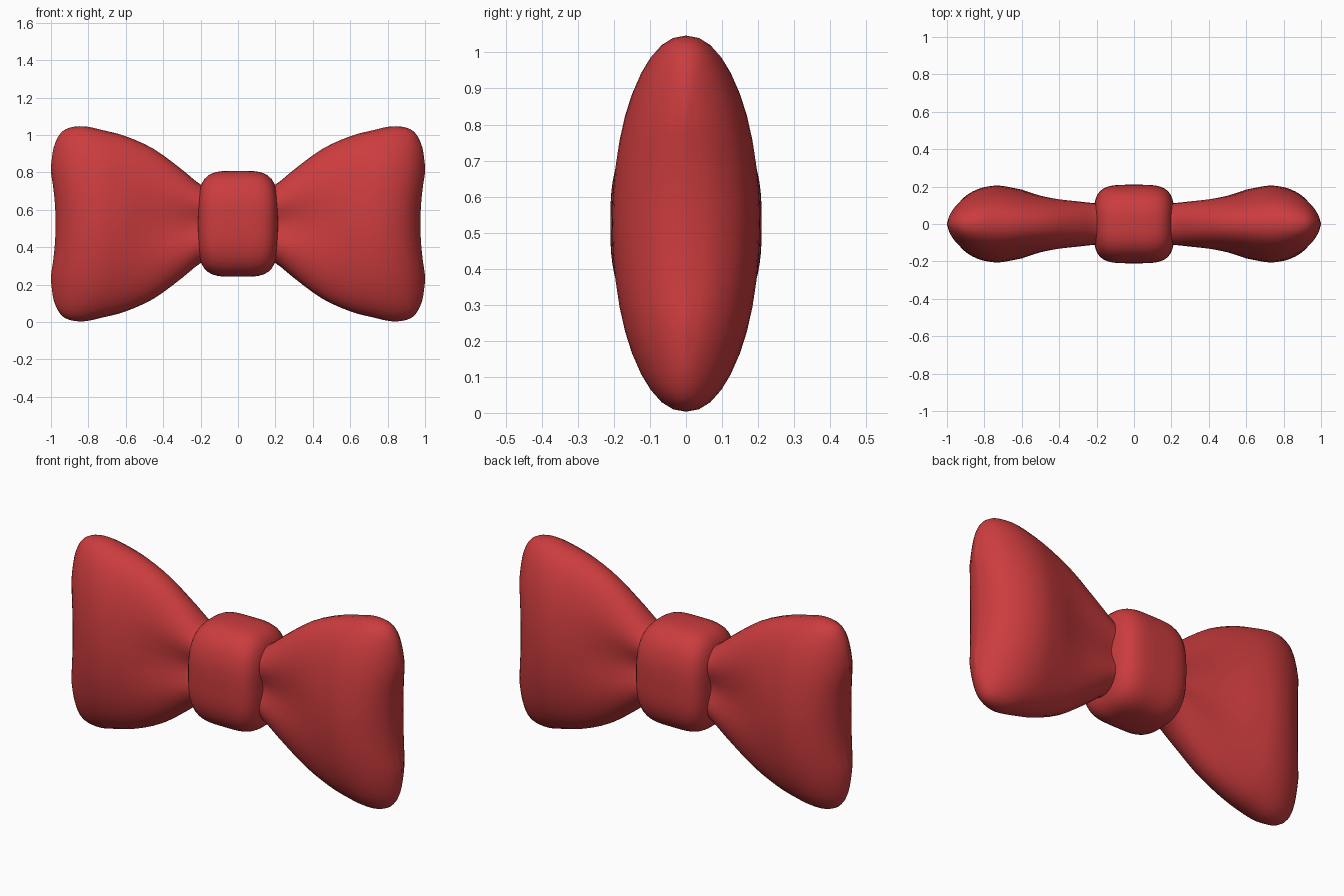
import bpy, bmesh, math
from mathutils import Vector

if "Cube" in bpy.data.objects:
    bpy.data.objects.remove(bpy.data.objects["Cube"], do_unlink=True)

MID = 0.525
SEGMENTS = 40

red = bpy.data.materials.new("red fabric")
red.use_nodes = True
red.diffuse_color = (0.6, 0.045, 0.048, 1)
red.node_tree.nodes["Principled BSDF"].inputs["Base Color"].default_value = red.diffuse_color


def finish(bm, name):
    bmesh.ops.recalc_face_normals(bm, faces=bm.faces)
    for face in bm.faces:
        face.smooth = True
    mesh = bpy.data.meshes.new(name)
    bm.to_mesh(mesh)
    bm.free()
    mesh.materials.append(red)
    obj = bpy.data.objects.new(name, mesh)
    obj.location.z = MID
    bpy.context.collection.objects.link(obj)
    return obj


def power(value, exponent):
    return math.copysign(abs(value) ** exponent, value)


def smooth_path(points, steps):
    """Catmull-Rom through the points."""
    pts = [Vector(p) for p in points]
    pts = [2 * pts[0] - pts[1]] + pts + [2 * pts[-1] - pts[-2]]
    out = []
    for a, b, c, d in zip(pts, pts[1:], pts[2:], pts[3:]):
        for i in range(steps):
            t = i / steps
            out.append(0.5 * (2 * b + (c - a) * t + (2 * a - 5 * b + 4 * c - d) * t**2
                              + (3 * b - a - 3 * c + d) * t**3))
    return out + [pts[-2]]


# Wing stations: distance from the knot centre, half height, half depth
STATIONS = [(0.1, 0.17, 0.13), (0.2, 0.21, 0.137), (0.3, 0.29, 0.146),
            (0.45, 0.4, 0.16), (0.6, 0.468, 0.184), (0.72, 0.5, 0.205),
            (0.82, 0.521, 0.194), (0.9, 0.514, 0.16), (0.95, 0.482, 0.118),
            (0.985, 0.41, 0.066), (1.0, 0.31, 0.008)]


def build_wing(name, side):
    bm = bmesh.new()
    rings = []
    for x, height, depth in smooth_path(STATIONS, 3):
        pinch = 0.4 * max(0, min(1, (0.6 - x) / 0.4))
        dish = 0.025 * max(0, (x - 0.6) / 0.4) ** 2
        ring = []
        for i in range(SEGMENTS):
            a = math.tau * i / SEGMENTS
            s = math.sin(a)
            z = height * s
            # crease beside the knot, hollow along the outer edge
            y = depth * power(math.cos(a), 0.9) * (1 - pinch * math.exp(-(s / 0.4) ** 2))
            px = x - dish * max(0, 1 - (z / 0.27) ** 2)
            ring.append(bm.verts.new((side * px, y, z)))
        rings.append(ring)
    for r, q in zip(rings, rings[1:]):
        for i in range(SEGMENTS):
            j = (i + 1) % SEGMENTS
            bm.faces.new((r[i], r[j], q[j], q[i]))
    # close the outer edge with strips from front to back
    end = rings[-1]
    half = SEGMENTS // 2
    quarter = SEGMENTS // 4
    for i in range(-quarter, quarter):
        pair = [end[i], end[i + 1], end[half - i - 1], end[(half - i) % SEGMENTS]]
        bm.faces.new(list(dict.fromkeys(pair)))
    bm.faces.new(rings[0])
    return finish(bm, name)


build_wing("left_wing", 1)
build_wing("right_wing", -1)

# Knot: a cube grid rounded into a soft box
bm = bmesh.new()
bmesh.ops.create_cube(bm, size=2)
bmesh.ops.subdivide_edges(bm, edges=bm.edges, cuts=15, use_grid_fill=True)
for v in bm.verts:
    x, y, z = (math.tan(c * math.pi / 4) for c in v.co)
    wrap = (abs(y) ** 2.8 + abs(z) ** 2.8) ** (1 / 2.8)
    size = (abs(x) ** 4 + wrap ** 4) ** 0.25
    v.co = (0.215 * x / size, 0.21 * y / size, 0.283 * z / size)
finish(bm, "knot")
